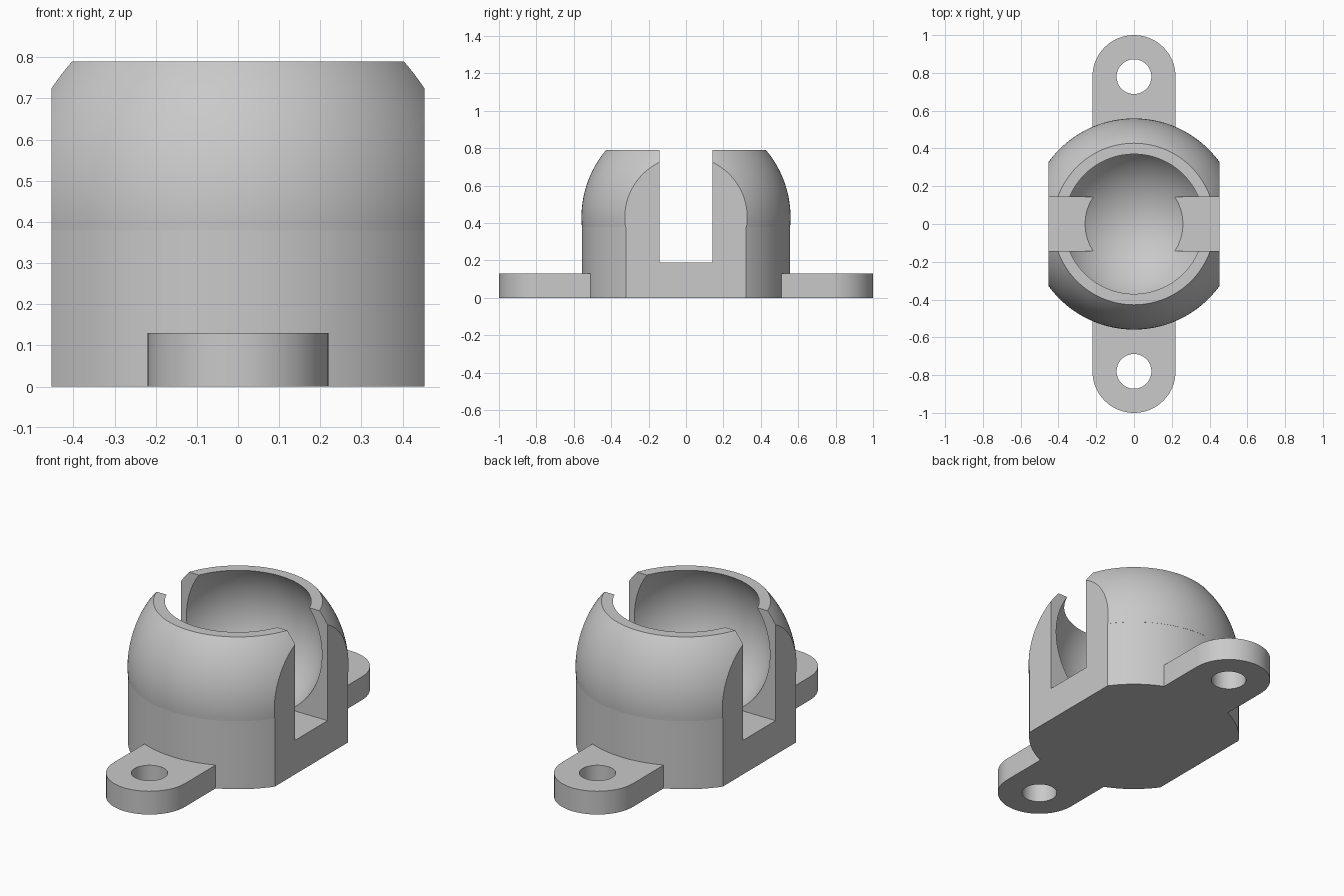
import bpy, bmesh, math
from mathutils import Matrix

default = bpy.data.objects.get("Cube")
if default:
    bpy.data.objects.remove(default, do_unlink=True)

grey = bpy.data.materials.new("plain grey")
grey.use_nodes = True
colour = (0.585, 0.585, 0.585, 1)
grey.diffuse_color = colour
grey.node_tree.nodes["Principled BSDF"].inputs["Base Color"].default_value = colour

BASE_R, SHOULDER_Z, TOP_Z = 0.556, 0.38, 0.79
DOME_R, DOME_Z = 0.559, 0.43
CAVITY_R, CAVITY_Z = 0.442, 0.548
FLAT_X, SLOT_Y, SLOT_Z = 0.453, 0.143, 0.19
LUG_R, LUG_Y, LUG_H, HOLE_R = 0.22, 0.78, 0.13, 0.092
LUG_ROOT = 0.4


def finish(name, bm):
    bmesh.ops.recalc_face_normals(bm, faces=bm.faces)
    mesh = bpy.data.meshes.new(name)
    bm.to_mesh(mesh)
    bm.free()
    mesh.materials.append(grey)
    obj = bpy.data.objects.new(name, mesh)
    bpy.context.collection.objects.link(obj)
    return obj


def box(name, size, centre):
    bm = bmesh.new()
    bmesh.ops.create_cube(bm, size=1, matrix=Matrix.Translation(centre) @ Matrix.Diagonal((*size, 1)))
    return finish(name, bm)


def cylinder(name, radius, y, z0, z1):
    bm = bmesh.new()
    bmesh.ops.create_cone(bm, cap_ends=True, segments=64, radius1=radius, radius2=radius,
                          depth=z1 - z0, matrix=Matrix.Translation((0, y, (z0 + z1) / 2)))
    return finish(name, bm)


def lathe(name, profile, steps=128):
    # Spin a radius/height profile, which starts and ends on the z axis
    bm = bmesh.new()
    verts = [bm.verts.new((r, 0, z)) for r, z in profile]
    edges = [bm.edges.new(pair) for pair in zip(verts, verts[1:])]
    bmesh.ops.spin(bm, geom=verts + edges, cent=(0, 0, 0), axis=(0, 0, 1),
                   angle=math.tau, steps=steps, use_merge=False)
    bmesh.ops.remove_doubles(bm, verts=bm.verts, dist=0.0001)
    return finish(name, bm)


def arc(radius, centre_z, z0, z1, count):
    a0, a1 = (math.asin((z - centre_z) / radius) for z in (z0, z1))
    angles = [a0 + (a1 - a0) * i / count for i in range(count + 1)]
    return [(radius * math.cos(a), centre_z + radius * math.sin(a)) for a in angles]


def boolean(target, tool, operation):
    mod = target.modifiers.new(operation.lower(), 'BOOLEAN')
    mod.operation, mod.object, mod.solver = operation, tool, 'EXACT'
    bpy.ops.object.select_all(action='DESELECT')
    bpy.context.view_layer.objects.active = target
    target.select_set(True)
    bpy.ops.object.modifier_apply(modifier=mod.name)
    bpy.data.objects.remove(tool, do_unlink=True)


# Round base, domed upper part, flat rim and spherical cavity in one profile
dome = arc(DOME_R, DOME_Z, SHOULDER_Z, TOP_Z, 24)
cavity = arc(CAVITY_R, CAVITY_Z, TOP_Z, CAVITY_Z - CAVITY_R, 36)
socket = lathe("ball_socket", [(0, 0), (BASE_R, 0), (BASE_R, SHOULDER_Z)] + dome + cavity)

# Slot from side to side, then flat left and right sides
boolean(socket, box("slot", (2, 2 * SLOT_Y, 1), (0, 0, SLOT_Z + 0.5)), 'DIFFERENCE')
for side in (-1, 1):
    boolean(socket, box("side_trim", (1, 2, 2), (side * (FLAT_X + 0.5), 0, 0.5)), 'DIFFERENCE')

# Mounting lugs with rounded ends and screw holes
for side in (-1, 1):
    lug = box("lug", (2 * LUG_R, LUG_Y - LUG_ROOT, LUG_H),
              (0, side * (LUG_Y + LUG_ROOT) / 2, LUG_H / 2))
    boolean(lug, cylinder("lug_end", LUG_R, side * LUG_Y, 0, LUG_H), 'UNION')
    boolean(lug, cylinder("screw_hole", HOLE_R, side * LUG_Y, -0.1, 0.3), 'DIFFERENCE')
    boolean(socket, lug, 'UNION')

bpy.ops.object.select_all(action='DESELECT')
socket.select_set(True)
bpy.context.view_layer.objects.active = socket
bpy.ops.object.shade_smooth_by_angle(angle=math.radians(30))
